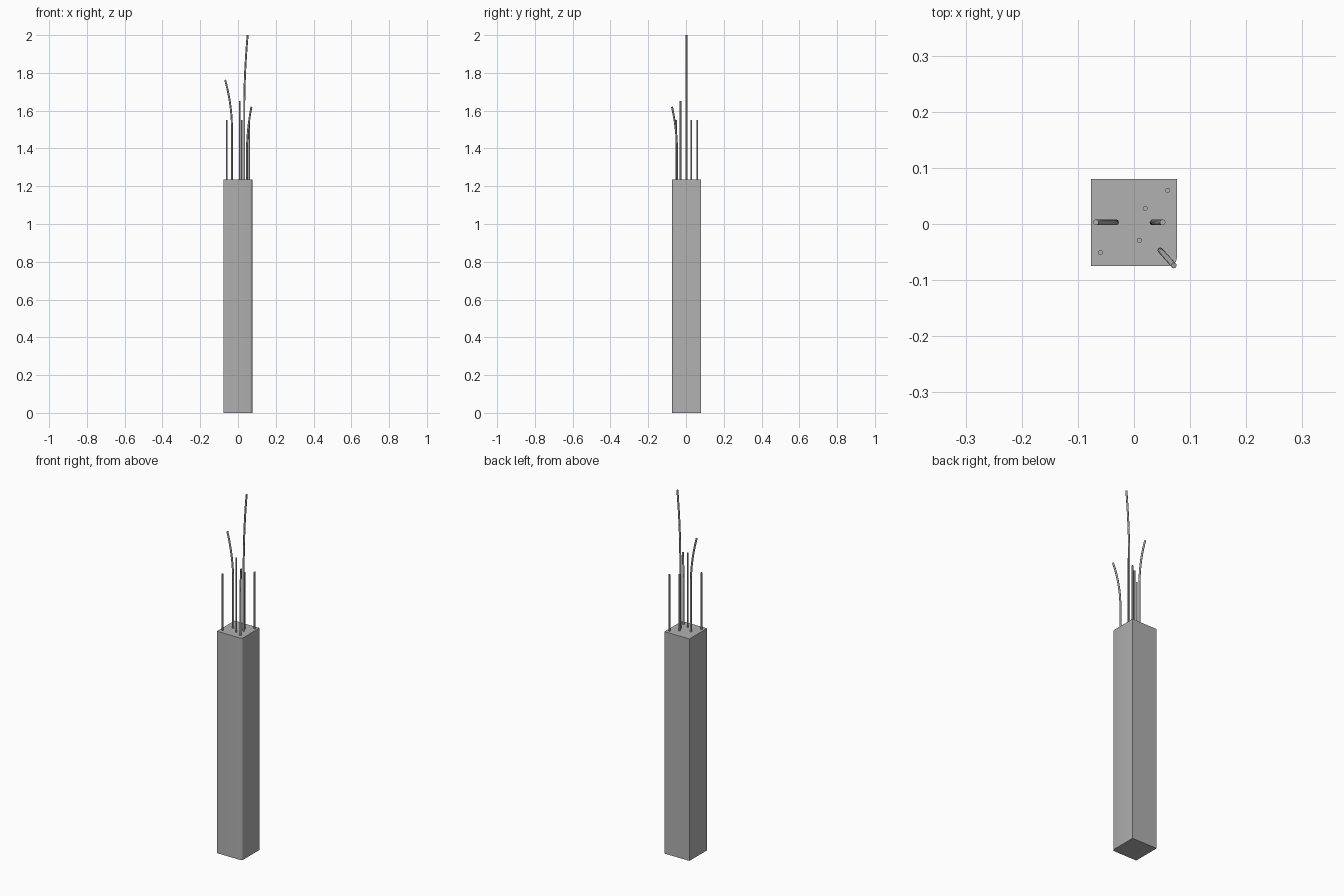
import bpy, bmesh, math
from mathutils import Vector

if "Cube" in bpy.data.objects:
    bpy.data.objects.remove(bpy.data.objects["Cube"])

TOP = 1.235

grey = bpy.data.materials.new("dark_grey")
grey.diffuse_color = (0.44, 0.44, 0.44, 1)
grey.use_nodes = True
grey.node_tree.nodes["Principled BSDF"].inputs["Base Color"].default_value = grey.diffuse_color


def new_object(name, bm):
    mesh = bpy.data.meshes.new(name)
    bmesh.ops.recalc_face_normals(bm, faces=bm.faces)
    bm.to_mesh(mesh)
    bm.free()
    mesh.materials.append(grey)
    obj = bpy.data.objects.new(name, mesh)
    bpy.context.collection.objects.link(obj)
    return obj


def smooth(obj):
    bpy.ops.object.select_all(action='DESELECT')
    obj.select_set(True)
    bpy.context.view_layer.objects.active = obj
    bpy.ops.object.shade_smooth_by_angle(angle=math.radians(40))


# Tall square column, with only the front right upright edge rounded
x0, x1, y0, y1, r = -0.077, 0.0765, -0.0745, 0.080, 0.014
outline = [(x1, y1), (x0, y1), (x0, y0)]
for i in range(4):
    a = math.radians(-90 + 30 * i)
    outline.append((x1 - r + r * math.cos(a), y0 + r + r * math.sin(a)))
bm = bmesh.new()
base = bm.faces.new([bm.verts.new((x, y, 0)) for x, y in outline])
side = bmesh.ops.extrude_face_region(bm, geom=[base], use_keep_orig=True)
bmesh.ops.translate(bm, vec=(0, 0, TOP), verts=[
    g for g in side["geom"] if isinstance(g, bmesh.types.BMVert)])
smooth(new_object("column", bm))


# Rod swept along a path: upright to bend_z, then leaning over to the tip
def rod(name, base, tip, bend_z, radius, steps, sides=12):
    base, tip = Vector(base), Vector(tip)
    path = [Vector((base.x, base.y, TOP - 0.01))]
    for i in range(steps + 1):
        t = i / steps
        xy = base.lerp(tip.xy, t * t)
        path.append(Vector((xy.x, xy.y, bend_z + (tip.z - bend_z) * t)))
    bm = bmesh.new()
    rings = []
    for i, p in enumerate(path):
        d = path[min(i + 1, len(path) - 1)] - path[max(i - 1, 0)]
        turn = Vector((0, 0, 1)).rotation_difference(d)
        angles = [2 * math.pi * k / sides for k in range(sides)]
        rings.append([bm.verts.new(p + turn @ Vector(
            (radius * math.cos(a), radius * math.sin(a), 0))) for a in angles])
    for a, b in zip(rings, rings[1:]):
        for k in range(sides):
            n = (k + 1) % sides
            bm.faces.new((a[k], a[n], b[n], b[k]))
    bm.faces.new(rings[0][::-1])
    bm.faces.new(rings[-1])
    smooth(new_object(name, bm))


# Straight reinforcing rods
for i, (x, y, z) in enumerate([(-0.06, -0.051, 1.55), (0.06, 0.06, 1.55),
                               (0.02, 0.028, 1.55), (0.01, -0.029, 1.65)]):
    rod(f"straight_rod_{i + 1}", (x, y), (x, y, z), TOP + 0.05, 0.0045, 1)

# Bent rods
rod("bent_rod_left", (-0.032, 0.003), (-0.068, 0.003, 1.763), 1.50, 0.005, 10)
rod("bent_rod_tall", (0.033, 0.003), (0.051, 0.003, 2.0), 1.60, 0.005, 10)
rod("bent_rod_corner", (0.047, -0.047), (0.071, -0.074, 1.62), 1.37, 0.005, 10)
